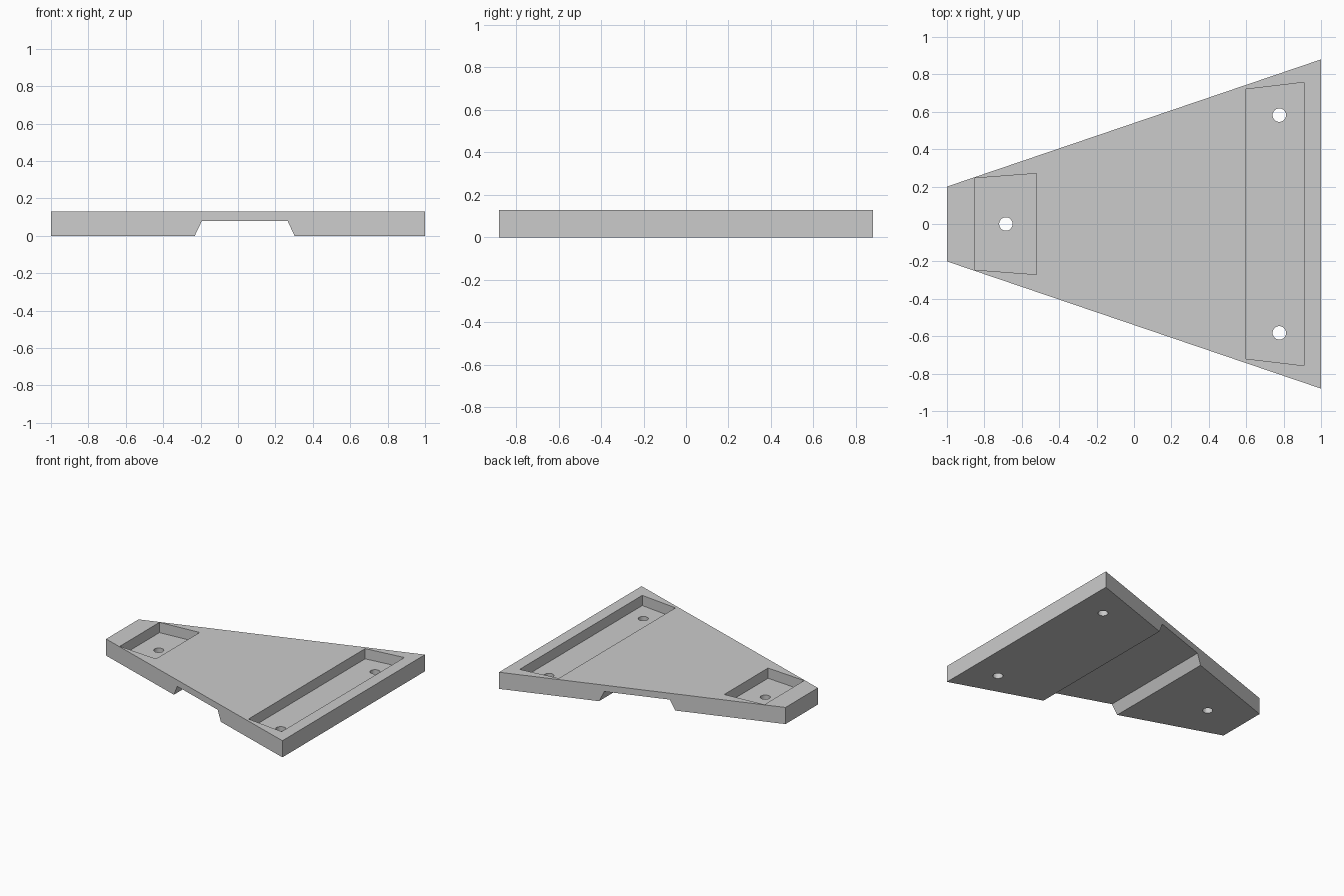
import bpy, bmesh
from mathutils import Vector
from math import cos, sin, tau

if "Cube" in bpy.data.objects:
    bpy.data.objects.remove(bpy.data.objects["Cube"])

H = 0.13        # plate thickness
FLOOR = 0.05    # pocket floor height


def prism(name, points, direction):
    """Extrude a closed outline of 3D points along a direction."""
    bm = bmesh.new()
    face = bm.faces.new([bm.verts.new(p) for p in points])
    ext = bmesh.ops.extrude_face_region(bm, geom=[face])
    bmesh.ops.translate(bm, vec=Vector(direction),
                        verts=[g for g in ext["geom"] if isinstance(g, bmesh.types.BMVert)])
    bmesh.ops.recalc_face_normals(bm, faces=bm.faces)
    mesh = bpy.data.meshes.new(name)
    bm.to_mesh(mesh)
    bm.free()
    obj = bpy.data.objects.new(name, mesh)
    bpy.context.collection.objects.link(obj)
    return obj


def taper(x0, w0, x1, w1, z):
    """Symmetric trapezoid outline, half-widths w0 and w1."""
    return [(x0, -w0, z), (x1, -w1, z), (x1, w1, z), (x0, w0, z)]


# Tapered plate
plate = prism("tapered_plate", taper(-1, 0.2, 1, 0.88, 0), (0, 0, H))

# Cross channel in the underside, with sloping ends
channel = [(-0.255, -0.05), (0.325, -0.05), (0.265, 0.08), (-0.193, 0.08)]
cutters = [prism("channel_cutter", [(x, -1.2, z) for x, z in channel], (0, 2.4, 0))]

# Recessed pockets in the top
cutters.append(prism("small_pocket_cutter", taper(-0.85, 0.245, -0.52, 0.27, FLOOR), (0, 0, 0.2)))
cutters.append(prism("large_pocket_cutter", taper(0.595, 0.72, 0.908, 0.757, FLOOR), (0, 0, 0.2)))

# Screw holes
for hx, hy in [(-0.685, 0), (0.777, 0.582), (0.777, -0.582)]:
    ring = [(hx + 0.036 * cos(tau * i / 32), hy + 0.036 * sin(tau * i / 32), -0.1) for i in range(32)]
    cutters.append(prism("hole_cutter", ring, (0, 0, 0.4)))

# Cut everything out of the plate
bpy.context.view_layer.objects.active = plate
for cutter in cutters:
    mod = plate.modifiers.new("cut", "BOOLEAN")
    mod.operation = "DIFFERENCE"
    mod.solver = "EXACT"
    mod.object = cutter
    bpy.ops.object.modifier_apply(modifier=mod.name)
    bpy.data.objects.remove(cutter, do_unlink=True)
